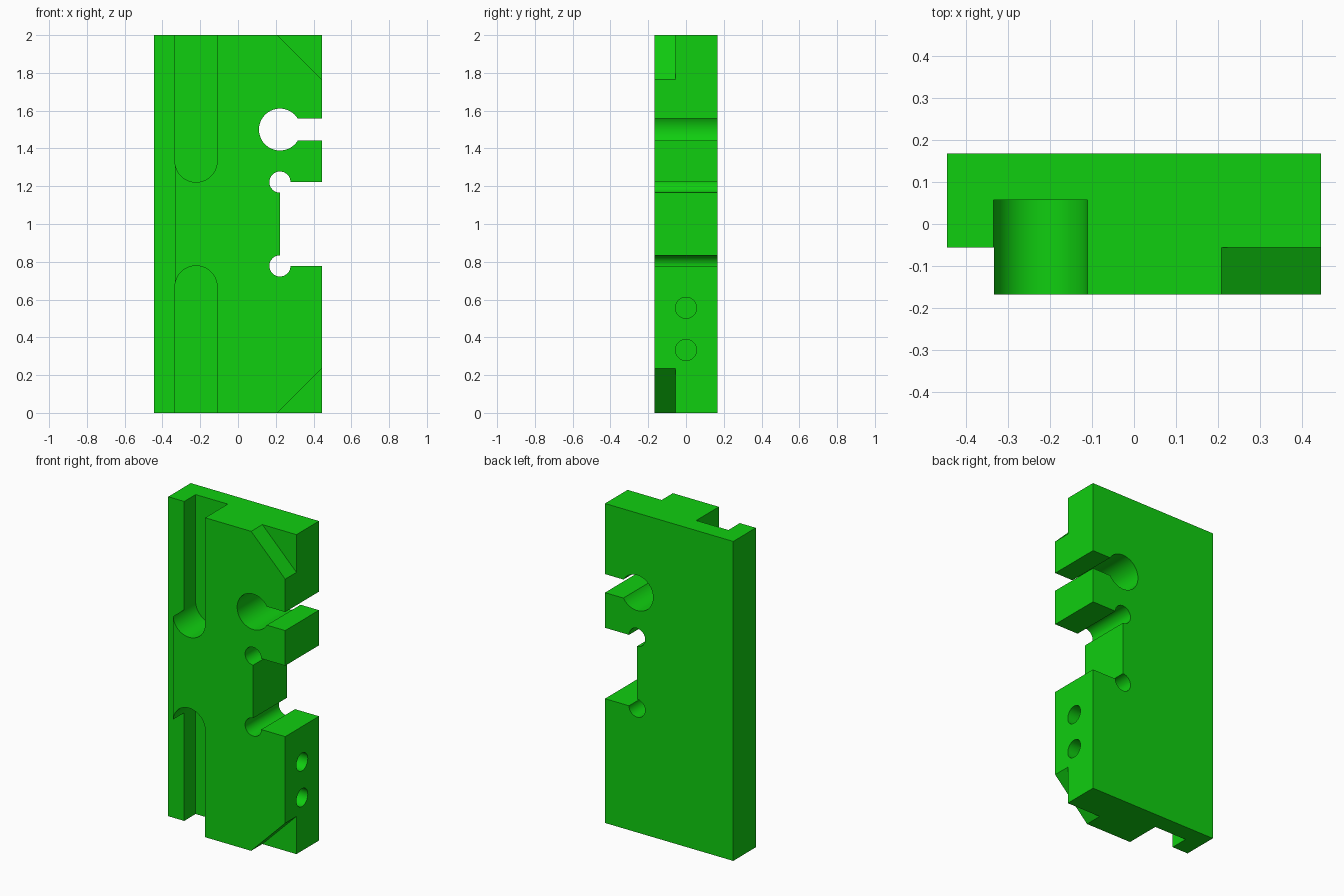
import bpy, bmesh
from math import cos, sin, radians, asin, degrees

cube = bpy.data.objects.get("Cube")
if cube:
    bpy.data.objects.remove(cube, do_unlink=True)

W, D, H = 0.444, 0.167, 2.0      # half width, half depth, height
OUT = 0.6                        # cutters reach past the plate
LEDGE = -0.056                   # depth of the front ledge and corner cuts

green = bpy.data.materials.new("bright green")
green.use_nodes = True
green.diffuse_color = (0.005, 0.62, 0.005, 1)
green.node_tree.nodes["Principled BSDF"].inputs["Base Color"].default_value = green.diffuse_color


def arc(cx, cz, r, a0, a1, n=40):
    """Points on an arc, angles in degrees."""
    steps = [radians(a0 + (a1 - a0) * i / n) for i in range(n + 1)]
    return [(cx + r * cos(a), cz + r * sin(a)) for a in steps]


def rect(x0, x1, z0, z1):
    return [(x0, z0), (x1, z0), (x1, z1), (x0, z1)]


def prism(name, outline, lo, hi, axis="y"):
    """Extrude an outline along y (outline in x, z) or x (outline in y, z)."""
    place = (lambda p, t: (p[0], t, p[1])) if axis == "y" else (lambda p, t: (t, p[0], p[1]))
    bm = bmesh.new()
    face = bm.faces.new([bm.verts.new(place(p, lo)) for p in outline])
    grown = bmesh.ops.extrude_face_region(bm, geom=[face])["geom"]
    shift = (0, hi - lo, 0) if axis == "y" else (hi - lo, 0, 0)
    bmesh.ops.translate(bm, vec=shift, verts=[v for v in grown if isinstance(v, bmesh.types.BMVert)])
    bmesh.ops.recalc_face_normals(bm, faces=bm.faces)
    mesh = bpy.data.meshes.new(name)
    bm.to_mesh(mesh)
    bm.free()
    mesh.materials.append(green)
    obj = bpy.data.objects.new(name, mesh)
    bpy.context.collection.objects.link(obj)
    return obj


plate = prism("slotted_plate", rect(-W, W, 0, H), -D, D)
cutters = []

# Ledge along the front of the right edge
cutters.append(prism("ledge_cutter", rect(-OUT, -0.333, -0.2, H + 0.2), -OUT, LEDGE))

# Round-ended grooves entering from the top and the bottom
gx, gr = -0.222, 0.1115
cutters.append(prism("upper_groove_cutter",
                     arc(gx, 1.333, gr, 180, 360) + [(gx + gr, 2.2), (gx - gr, 2.2)], -OUT, 0.057))
cutters.append(prism("lower_groove_cutter",
                     arc(gx, 0.667, gr, 0, 180) + [(gx - gr, -0.2), (gx + gr, -0.2)], -OUT, 0.057))

# Sloping corner cuts on the front
e = 0.2
upper = [(0.208 - e, H + e), (W + e, 1.764 - e), (W + e, H + e)]
cutters.append(prism("upper_corner_cutter", upper, -OUT, LEDGE))
cutters.append(prism("lower_corner_cutter", [(x, H - z) for x, z in upper], -OUT, LEDGE))

# Keyhole: round hole with a channel to the side
kx, kz, kr, kh = 0.222, 1.5, 0.111, 0.058
a = degrees(asin(kh / kr))
cutters.append(prism("keyhole_cutter",
                     arc(kx, kz, kr, a, 360 - a, 56) + [(OUT, kz - kh), (OUT, kz + kh)], -OUT, OUT))

# Side notch with rounded corner reliefs
cutters.append(prism("notch_cutter",
                     arc(kx, 0.778, 0.056, 360, 90) + arc(kx, 1.222, 0.056, 270, 0)
                     + [(OUT, 1.222), (OUT, 0.778)], -OUT, OUT))

# Blind holes in the side
for z in (0.333, 0.556):
    cutters.append(prism("side_hole_cutter", arc(0, z, 0.056, 0, 351, 39), 0.111, OUT, "x"))

# Cut everything, keep the finished plate only
for c in cutters:
    mod = plate.modifiers.new(c.name, "BOOLEAN")
    mod.operation = "DIFFERENCE"
    mod.solver = "EXACT"
    mod.object = c
    c.hide_render = True

bpy.context.view_layer.update()
evaluated = plate.evaluated_get(bpy.context.evaluated_depsgraph_get())
finished = bpy.data.meshes.new_from_object(evaluated)
plate.modifiers.clear()
plate.data = finished
for c in cutters:
    bpy.data.objects.remove(c, do_unlink=True)

bpy.ops.object.select_all(action="DESELECT")
plate.select_set(True)
bpy.context.view_layer.objects.active = plate
bpy.ops.object.shade_smooth_by_angle(angle=radians(30))
